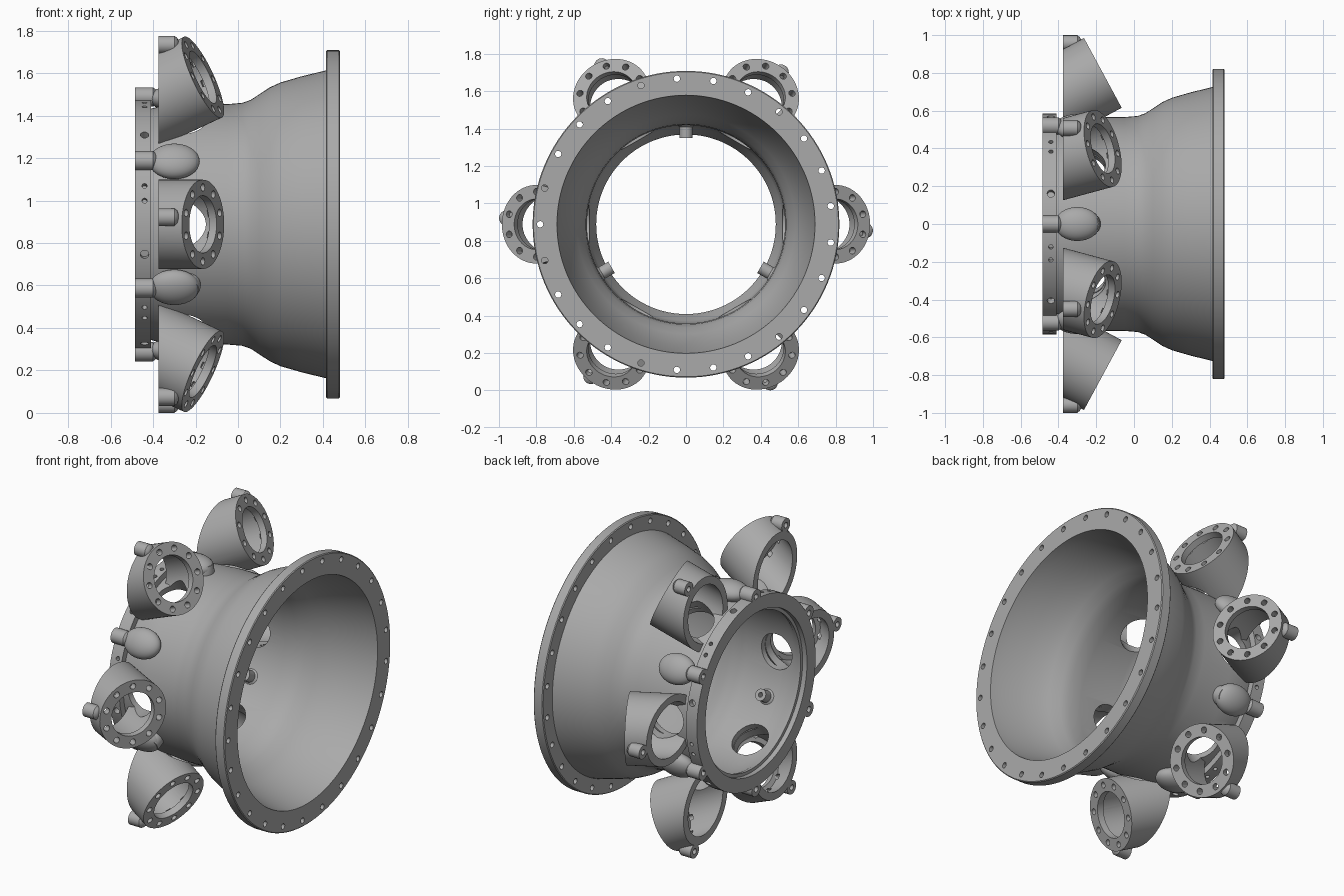
import bpy, bmesh, math
from mathutils import Matrix, Vector

cube = bpy.data.objects.get("Cube")
if cube:
    bpy.data.objects.remove(cube)

AXIS_Z = 0.888
PORT_TILT = math.radians(28.4)
SIX = [60 * k for k in range(6)]

metal = bpy.data.materials.new("cast grey metal")
metal.use_nodes = True
grey = (0.4, 0.4, 0.4, 1)
metal.diffuse_color = grey
metal.node_tree.nodes["Principled BSDF"].inputs["Base Color"].default_value = grey


def spin_x(deg):
    return Matrix.Rotation(math.radians(deg), 4, 'X')


def move(x, y=0, z=0):
    return Matrix.Translation((x, y, z))


RADIAL = Matrix.Rotation(math.pi / 2, 4, 'Z')    # turns the x axis onto y


def revolve(profile, steps=32, closed=False):
    """Mesh turned about x from (x, radius) points."""
    bm = bmesh.new()
    vs = [bm.verts.new((x, r, 0)) for x, r in profile]
    pairs = list(zip(vs, vs[1:])) + ([(vs[-1], vs[0])] if closed else [])
    edges = [bm.edges.new(p) for p in pairs]
    bmesh.ops.spin(bm, geom=vs + edges, cent=(0, 0, 0), axis=(1, 0, 0),
                   angle=2 * math.pi, steps=steps)
    bmesh.ops.remove_doubles(bm, verts=bm.verts, dist=1e-5)
    bmesh.ops.recalc_face_normals(bm, faces=bm.faces)
    me = bpy.data.meshes.new("part")
    bm.to_mesh(me)
    bm.free()
    return me


def rod(x0, x1, r, steps=16):
    return revolve([(x0, 0), (x0, r), (x1, r), (x1, 0)], steps)


def gather(items):
    """Join (mesh, matrix) pairs into one mesh."""
    bm = bmesh.new()
    for me, mat in items:
        c = me.copy()
        c.transform(mat)
        bm.from_mesh(c)
        bpy.data.meshes.remove(c)
    out = bpy.data.meshes.new("part")
    bm.to_mesh(out)
    bm.free()
    return out


def add(name, me):
    ob = bpy.data.objects.new(name, me)
    bpy.context.collection.objects.link(ob)
    return ob


def combine(me, *steps):
    """Apply (operation, mesh) booleans in turn and return the result."""
    ob = add("work", me)
    helpers = []
    for op, other in steps:
        h = add("helper", other)
        h.hide_render = True
        helpers.append(h)
        m = ob.modifiers.new(op, 'BOOLEAN')
        m.operation, m.solver, m.object = op, 'EXACT', h
    bpy.context.view_layer.update()
    dg = bpy.context.evaluated_depsgraph_get()
    out = bpy.data.meshes.new_from_object(ob.evaluated_get(dg))
    for h in helpers + [ob]:
        bpy.data.objects.remove(h)
    return out


def finish(name, me):
    me.transform(move(0, 0, AXIS_Z))
    me.materials.clear()
    me.materials.append(metal)
    ob = add(name, me)
    bpy.ops.object.select_all(action='DESELECT')
    ob.select_set(True)
    bpy.context.view_layer.objects.active = ob
    bpy.ops.object.shade_smooth_by_angle(angle=math.radians(32))
    return ob


# One tilted port tube with bolt holes, cut flat at the back
port_place = move(-0.165, 0.8) @ Matrix.Rotation(PORT_TILT, 4, 'Z')
tube = revolve([(0, .135), (0, .21), (-.7, .21), (-.7, .165), (-.04, .165), (-.04, .135)],
               64, closed=True)
tube.transform(port_place)
bolts = gather([(rod(-.06, .05, .018), port_place @ spin_x(36 * k + 18) @ move(0, .174))
                for k in range(10)])
bm = bmesh.new()
bmesh.ops.create_cube(bm, size=2, matrix=move(-1.375))
back_block = bpy.data.meshes.new("part")
bm.to_mesh(back_block)
bm.free()
tube = combine(tube, ('DIFFERENCE', back_block), ('DIFFERENCE', bolts))
tubes = gather([(tube, spin_x(a)) for a in SIX])

# Bell shaped housing with large rear flange and small front ring
outer = revolve([(.48, 0), (.48, .815), (.475, .82), (.42, .82), (.415, .815), (.415, .725),
                 (.3, .697), (.2, .668), (.15, .645), (.1, .612), (.06, .586), (.02, .572),
                 (-.05, .566), (-.25, .566), (-.34, .562), (-.41, .545), (-.41, .585),
                 (-.485, .585), (-.485, 0)], 128)
cavity = revolve([(.6, 0), (.6, .69), (.48, .69), (.42, .68), (.3, .648), (.2, .615),
                  (.14, .585), (.08, .552), (.03, .535), (-.05, .53), (-.3, .53),
                  (-.38, .515), (-.43, .485), (-.455, .48), (-.455, .5), (-.6, .5),
                  (-.6, 0)], 128)
windows = gather([(rod(.4, .62, .11, 40), spin_x(a) @ move(-.26) @ RADIAL) for a in SIX])
small_holes = [(rod(.3, .6, .017), spin_x(180 + 14.4 * k) @ move(0, .78)) for k in range(25)]
for a in SIX:
    for offset, r in ((14, .02), (-11, .012), (-18, .012)):
        small_holes.append((rod(.55, .65, r), spin_x(a + offset) @ move(-.44) @ RADIAL))
housing = combine(outer, ('UNION', tubes), ('DIFFERENCE', cavity),
                  ('DIFFERENCE', windows), ('DIFFERENCE', gather(small_holes)))
finish("bell_housing", housing)


# Drilled lugs with rounded ends
def lug(x0, x1, r, hole):
    return revolve([(x0 + .05, 0), (x0 + .05, hole), (x0, hole), (x0, r), (x1 - .02, r),
                    (x1 - .006, r * .75), (x1, r * .4), (x1, 0)], 24)


port_lug = lug(-.375, -.28, .042, .017)
ring_lug = lug(-.485, -.38, .045, .018)
finish("port_lugs", gather([(port_lug, spin_x(a - 2) @ move(0, .958)) for a in SIX]))
finish("ring_lugs", gather([(ring_lug, spin_x(a + 30) @ move(0, .6)) for a in SIX]))

# Soft saddles blending the lugs into the housing
bm = bmesh.new()
bmesh.ops.create_uvsphere(bm, u_segments=32, v_segments=16, radius=1,
                          matrix=Matrix.Diagonal((.12, .06, .09, 1)))
saddle = bpy.data.meshes.new("part")
bm.to_mesh(saddle)
bm.free()
finish("saddles", gather([(saddle, spin_x(a + 30) @ move(-.3, .593)) for a in SIX]))

# Threaded style fittings through the wall, every third of a turn
fitting = revolve([(.46, .014), (.46, .035), (.52, .035), (.54, .06), (.59, .058), (.615, .05),
                   (.615, .036), (.595, .036), (.595, .026), (.61, .026), (.61, .014)],
                  32, closed=True)
finish("wall_fittings", gather([(fitting, spin_x(a) @ move(-.235) @ RADIAL)
                                for a in (90, 210, 330)]))
